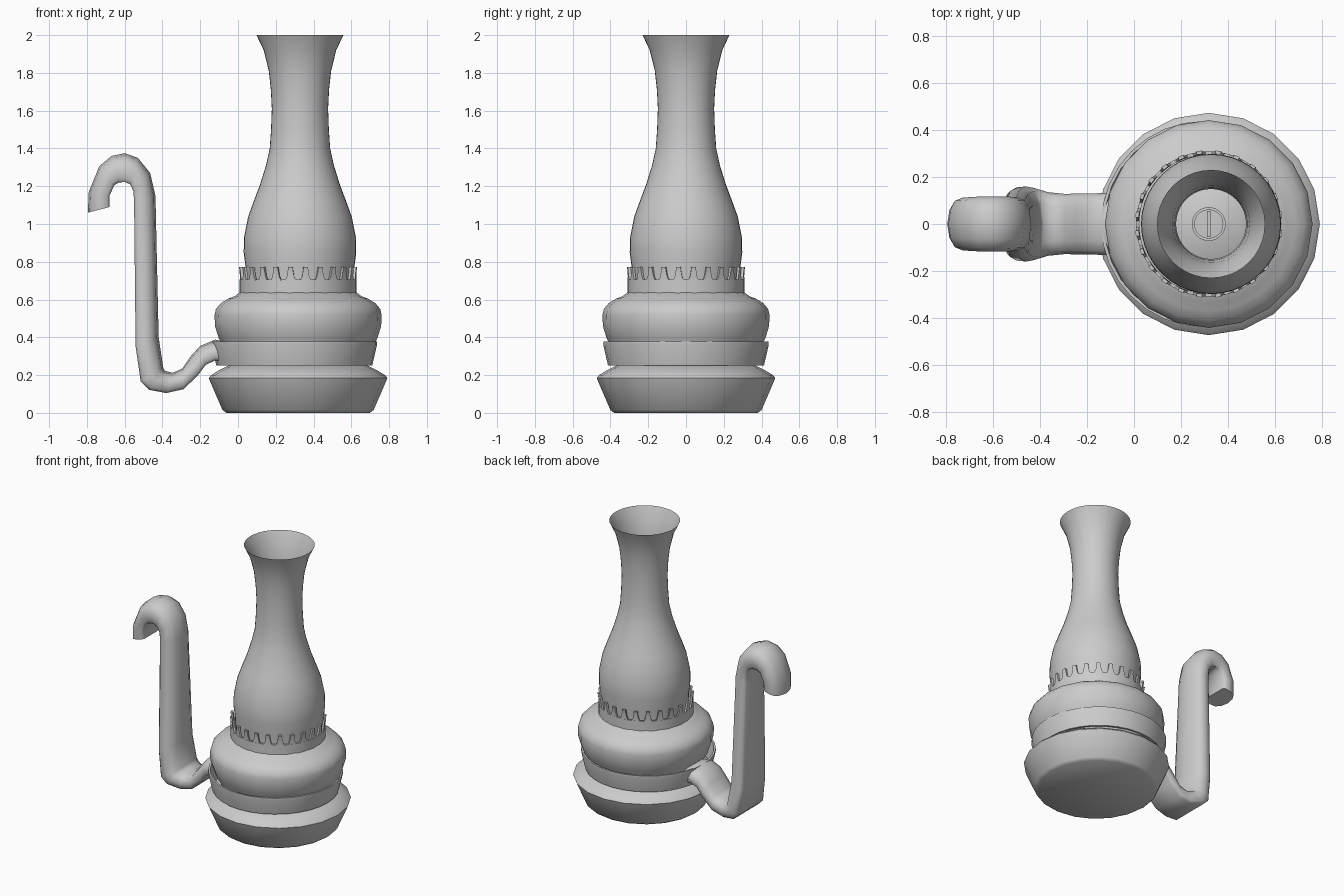
import bpy, bmesh, math

CX = 0.318  # axis of the lamp body


def finish(name, bm, angle=40):
    bmesh.ops.recalc_face_normals(bm, faces=bm.faces)
    me = bpy.data.meshes.new(name)
    bm.to_mesh(me)
    bm.free()
    ob = bpy.data.objects.new(name, me)
    bpy.context.collection.objects.link(ob)
    bpy.ops.object.select_all(action='DESELECT')
    bpy.context.view_layer.objects.active = ob
    ob.select_set(True)
    bpy.ops.object.shade_smooth_by_angle(angle=math.radians(angle))
    return ob


def lathe(name, profile, cx=CX, sides=20, closed=False, angle=40):
    """Revolve (radius, z) points about a vertical axis; radius 0 makes a pole."""
    bm = bmesh.new()
    rings = []
    for r, z in profile:
        if r == 0:
            rings.append([bm.verts.new((cx, 0, z))] * sides)
        else:
            rings.append([bm.verts.new((cx + r * math.cos(2 * math.pi * i / sides),
                                        r * math.sin(2 * math.pi * i / sides), z))
                          for i in range(sides)])
    pairs = list(zip(rings, rings[1:]))
    if closed:
        pairs.append((rings[-1], rings[0]))
    for a, b in pairs:
        for i in range(sides):
            j = (i + 1) % sides
            quad = list(dict.fromkeys((a[i], a[j], b[j], b[i])))
            bm.faces.new(quad)
    return finish(name, bm, angle)


# foot and oil reservoir
lathe("foot", [(0, 0), (0.38, 0), (0.40, 0.015), (0.465, 0.165), (0.473, 0.185),
               (0.46, 0.20), (0.425, 0.222), (0.36, 0.255), (0, 0.255)])
lathe("reservoir", [(0.36, 0.25), (0.385, 0.33), (0.42, 0.395), (0.44, 0.46),
                    (0.442, 0.52), (0.435, 0.55), (0.41, 0.58), (0.37, 0.605),
                    (0.335, 0.618), (0.307, 0.64), (0, 0.64)])

# flared band that carries the handle
lathe("holder_band", [(0.413, 0.252), (0.438, 0.36), (0.438, 0.378), (0.425, 0.378),
                      (0.398, 0.252)], cx=0.298, sides=32, closed=True)

# burner collar
lathe("collar", [(0.309, 0.63), (0.309, 0.705), (0.296, 0.705), (0.296, 0.63)],
      sides=48, closed=True)

# crown of narrow tapered prongs
bm = bmesh.new()
N = 24
pitch = 2 * math.pi / N
for k in range(N):
    a = (k + 0.5) * pitch
    loops = []
    for z, half, ri, ro in ((0.70, 0.36, 0.297, 0.309), (0.725, 0.23, 0.297, 0.309),
                            (0.755, 0.17, 0.298, 0.311), (0.772, 0.15, 0.299, 0.314)):
        loops.append([bm.verts.new((CX + r * math.cos(a + s * half * pitch),
                                    r * math.sin(a + s * half * pitch), z))
                      for r, s in ((ri, -1), (ro, -1), (ro, 1), (ri, 1))])
    for p, q in zip(loops, loops[1:]):
        for i in range(4):
            j = (i + 1) % 4
            bm.faces.new((p[i], p[j], q[j], q[i]))
    bm.faces.new(loops[0])
    bm.faces.new(loops[-1])
finish("crown_prongs", bm, 30)

# burner dome with a round opening and a flat wick
lathe("burner_dome", [(0.28, 0.66), (0.27, 0.70), (0.22, 0.75), (0.15, 0.785),
                      (0.07, 0.80), (0.07, 0.79), (0.062, 0.79), (0.062, 0.797),
                      (0, 0.80)], sides=32)
bm = bmesh.new()
bmesh.ops.create_cube(bm, size=1)
for v in bm.verts:
    v.co = (CX + v.co.x * 0.016, v.co.y * 0.11, 0.80 + v.co.z * 0.06)
finish("wick", bm)

# thin glass chimney
lathe("chimney", [(0.285, 0.69), (0.288, 0.77), (0.298, 0.85), (0.296, 0.93),
                  (0.274, 1.04), (0.245, 1.12), (0.211, 1.21), (0.18, 1.31),
                  (0.16, 1.40), (0.153, 1.50), (0.149, 1.61), (0.154, 1.71),
                  (0.165, 1.81), (0.192, 1.92), (0.23, 2.0)],
      cx=0.328, sides=40, angle=60)

# hooked handle: ridged side (x, z), flat side (x, z), half width
path = [
    (-0.795, 1.06, -0.68, 1.09, 0.105),
    (-0.79, 1.17, -0.68, 1.15, 0.112),
    (-0.735, 1.305, -0.655, 1.205, 0.115),
    (-0.67, 1.36, -0.63, 1.22, 0.117),
    (-0.60, 1.375, -0.60, 1.222, 0.118),
    (-0.53, 1.35, -0.57, 1.21, 0.118),
    (-0.465, 1.27, -0.553, 1.17, 0.115),
    (-0.437, 1.15, -0.55, 1.10, 0.115),
    (-0.42, 0.40, -0.542, 0.35, 0.145),
    (-0.395, 0.235, -0.515, 0.165, 0.16),
    (-0.385, 0.222, -0.47, 0.122, 0.155),
    (-0.345, 0.212, -0.38, 0.105, 0.135),
    (-0.295, 0.235, -0.29, 0.125, 0.128),
    (-0.25, 0.30, -0.215, 0.195, 0.13),
    (-0.20, 0.355, -0.17, 0.255, 0.13),
    (-0.12, 0.388, -0.12, 0.278, 0.132),
    (-0.06, 0.375, -0.07, 0.27, 0.132),
]
section = [(-0.85, 0), (0.85, 0), (0.97, 0.12), (1, 0.45), (0.88, 0.75), (0.55, 0.92),
           (0, 1), (-0.55, 0.92), (-0.88, 0.75), (-1, 0.45), (-0.97, 0.12)]
bm = bmesh.new()
loops = [[bm.verts.new((fx + (rx - fx) * t, w * s, fz + (rz - fz) * t)) for s, t in section]
         for rx, rz, fx, fz, w in path]
n = len(section)
for p, q in zip(loops, loops[1:]):
    for i in range(n):
        j = (i + 1) % n
        bm.faces.new((p[i], p[j], q[j], q[i]))
bm.faces.new(loops[0])
bm.faces.new(loops[-1])
finish("handle", bm, 50)
